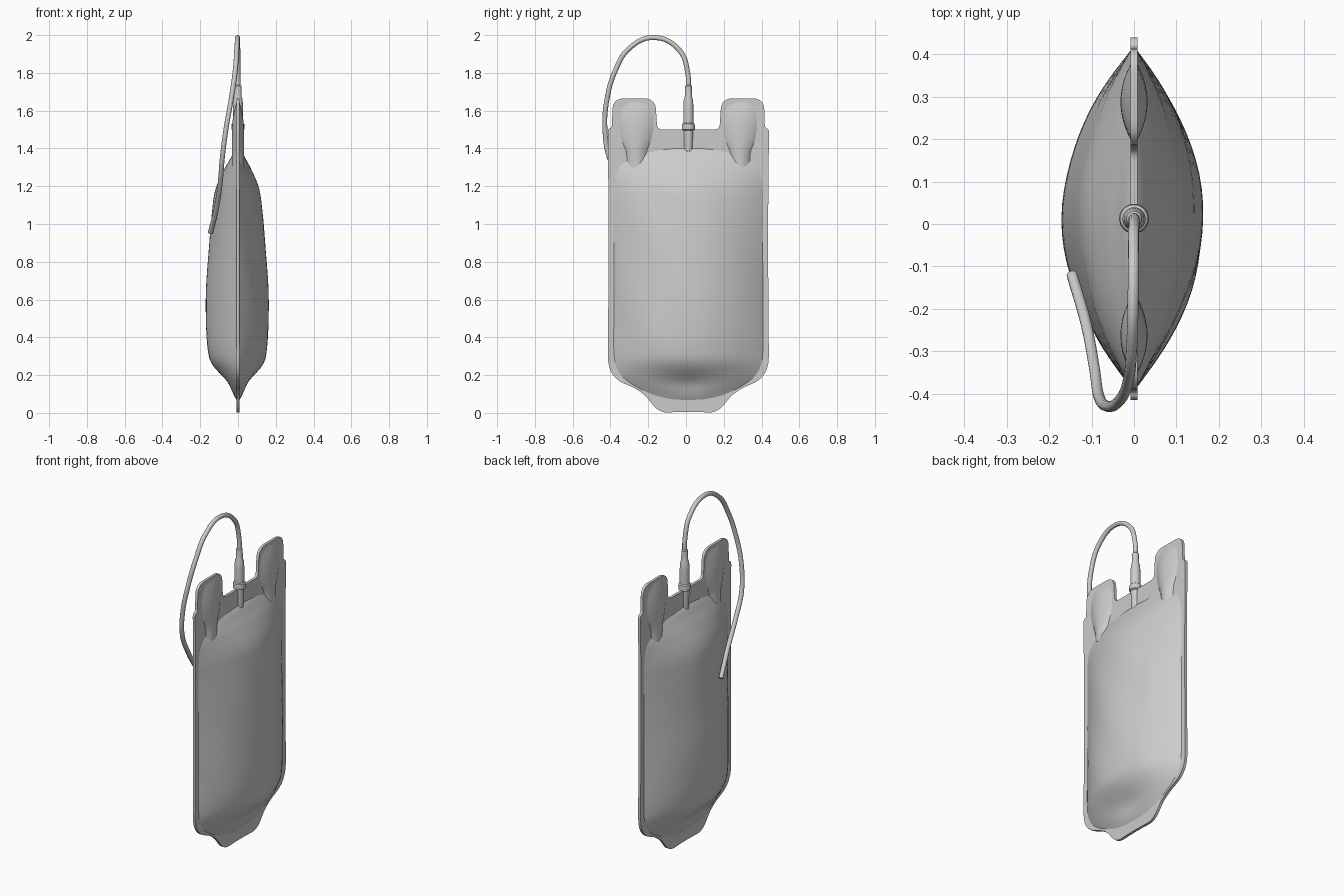
import bpy, bmesh, math
from mathutils import Vector

if "Cube" in bpy.data.objects:
    bpy.data.objects.remove(bpy.data.objects["Cube"])

CY = 0.0125  # centre line of the bag in y

mat = bpy.data.materials.new("pale grey plastic")
mat.diffuse_color = (0.6, 0.6, 0.6, 1)
mat.use_nodes = True
mat.node_tree.nodes["Principled BSDF"].inputs["Base Color"].default_value = mat.diffuse_color


def finish(bm, name, angle=50):
    bmesh.ops.recalc_face_normals(bm, faces=bm.faces)
    me = bpy.data.meshes.new(name)
    bm.to_mesh(me)
    bm.free()
    ob = bpy.data.objects.new(name, me)
    bpy.context.collection.objects.link(ob)
    me.materials.append(mat)
    smooth(ob, angle)
    return ob


def smooth(ob, angle):
    bpy.ops.object.select_all(action='DESELECT')
    ob.select_set(True)
    bpy.context.view_layer.objects.active = ob
    bpy.ops.object.shade_smooth_by_angle(angle=math.radians(angle))


def rounded(corners, n=7):
    """Closed outline with a curved corner of the given reach at each point."""
    out = []
    for i, (y, z, r) in enumerate(corners):
        p = Vector((y, z))
        a = Vector(corners[i - 1][:2]) - p
        b = Vector(corners[(i + 1) % len(corners)][:2]) - p
        pa = p + a.normalized() * min(r, a.length * 0.48)
        pb = p + b.normalized() * min(r, b.length * 0.48)
        for k in range(n):
            t = k / (n - 1)
            out.append(pa * (1 - t) ** 2 + p * 2 * t * (1 - t) + pb * t * t)
    return out


def sample(table, z, col):
    """Smooth interpolation through the table rows (z, a, b)."""
    n = len(table)
    for i in range(n - 1):
        if z <= table[i + 1][0] or i == n - 2:
            z0, z1 = table[i][0], table[i + 1][0]
            p0, p1 = table[i][col], table[i + 1][col]
            h = z1 - z0

            def slope(j):
                lo, hi = max(j - 1, 0), min(j + 1, n - 1)
                return (table[hi][col] - table[lo][col]) / (table[hi][0] - table[lo][0])
            t = min(max((z - z0) / h, 0), 1)
            return (p0 * (2*t**3 - 3*t*t + 1) + slope(i) * h * (t**3 - 2*t*t + t)
                    + p1 * (3*t*t - 2*t**3) + slope(i + 1) * h * (t**3 - t*t))


def pillow(name, table, yc, rows, seg=64, dent=None):
    """Lens-shaped rings stacked in z; table rows are (z, half width, half thickness)."""
    bm = bmesh.new()
    rings = []
    z0, z1 = table[0][0], table[-1][0]
    for r in range(rows + 1):
        # rows crowd towards both ends
        z = z0 + (z1 - z0) * (0.5 - 0.5 * math.cos(math.pi * r / rows))
        hw, th = sample(table, z, 1), sample(table, z, 2)
        ring = []
        for s in range(seg):
            a = 2 * math.pi * s / seg
            u, side = math.cos(a), (1 if math.sin(a) >= 0 else -1)
            x = th * (1 - abs(u) ** 2.05)
            if dent:
                x = max(x + dent(u, z, side) * (1 - u * u), 0)
            ring.append(bm.verts.new((side * (x + 0.002), yc + hw * u, z)))
        rings.append(ring)
    for a, b in zip(rings, rings[1:]):
        for s in range(seg):
            t = (s + 1) % seg
            bm.faces.new((a[s], a[t], b[t], b[s]))
    bm.faces.new(rings[0])
    bm.faces.new(rings[-1])
    return finish(bm, name, 60)


# Flat welded sheet with two hanging tabs and a tapered bottom
half = [(0.165, 1.5, 0.03), (0.175, 1.665, 0.06), (0.40, 1.665, 0.06),
        (0.405, 1.51, 0.012), (0.427, 1.503, 0.02), (0.421, 0.95, 0.3),
        (0.427, 0.19, 0.11), (0.24, 0.115, 0.10), (0.16, 0.0, 0.09),
        (0.05, 0.005, 0.04)]
corners = [(CY + y, z, r) for y, z, r in half]
corners += [(CY - y, z, r) for y, z, r in reversed(half)]
bm = bmesh.new()
f = bm.faces.new([bm.verts.new((-0.008, p.x, p.y)) for p in rounded(corners)])
ext = bmesh.ops.extrude_face_region(bm, geom=[f])
bmesh.ops.translate(bm, vec=(0.016, 0, 0),
                    verts=[v for v in ext['geom'] if isinstance(v, bmesh.types.BMVert)])
finish(bm, "welded_sheet")


# Filled pouch with gentle wrinkles and a crease near the bottom
def wrinkles(u, z, side):
    fade = min(1, max(0, (z - 0.15) / 0.2)) * min(1, max(0, (1.35 - z) / 0.2))
    w = 0.004 * math.sin(7 * z + 3 * u * side) * math.cos(4 * u + 5 * z) * fade
    w += 0.004 * side * -fade
    crease = 0.022 * math.exp(-(u / 0.5) ** 2 - ((z - 0.16) / 0.05) ** 2)
    return w - crease


pouch = [(0.065, 0.13, 0.004), (0.10, 0.22, 0.028), (0.15, 0.31, 0.064),
         (0.21, 0.375, 0.102), (0.29, 0.400, 0.147), (0.50, 0.402, 0.163),
         (0.90, 0.402, 0.146), (1.10, 0.404, 0.125), (1.20, 0.404, 0.107),
         (1.30, 0.385, 0.064), (1.35, 0.32, 0.036), (1.385, 0.22, 0.018),
         (1.405, 0.12, 0.003)]
pillow("filled_pouch", pouch, CY, 56, 72, wrinkles)

# Swollen port pockets in the two tabs
pocket = [(1.30, 0.055, 0.030), (1.38, 0.060, 0.030), (1.44, 0.085, 0.030),
          (1.52, 0.100, 0.029), (1.59, 0.098, 0.020), (1.645, 0.085, 0.006)]
for label, s in (("left", -1), ("right", 1)):
    pillow(label + "_port_pocket", pocket, CY + s * 0.275, 20, 32)


# Tube connector: stem in the weld, collar, sleeve and taper
def lathe(name, profile, seg=28):
    bm = bmesh.new()
    rings = [[bm.verts.new((r * math.cos(2 * math.pi * s / seg),
                            CY + r * math.sin(2 * math.pi * s / seg), z))
              for s in range(seg)] for r, z in profile]
    for a, b in zip(rings, rings[1:]):
        for s in range(seg):
            t = (s + 1) % seg
            bm.faces.new((a[s], a[t], b[t], b[s]))
    bm.faces.new(rings[0])
    bm.faces.new(rings[-1])
    return finish(bm, name, 35)


lathe("connector", [(0.018, 1.34), (0.024, 1.42), (0.026, 1.495), (0.034, 1.50),
                    (0.035, 1.515), (0.033, 1.53), (0.027, 1.535), (0.027, 1.62),
                    (0.024, 1.66), (0.019, 1.675), (0.018, 1.73), (0.013, 1.735)])

# Flexible tube looping over and down behind the bag
path = [(0, CY, 1.70), (0, 0.009, 1.80), (-0.001, -0.035, 1.92), (-0.002, -0.17, 1.987),
        (-0.006, -0.30, 1.93), (-0.015, -0.375, 1.81), (-0.038, -0.42, 1.65),
        (-0.064, -0.429, 1.50), (-0.083, -0.405, 1.35), (-0.094, -0.335, 1.22),
        (-0.113, -0.235, 1.09), (-0.146, -0.12, 0.955)]
cu = bpy.data.curves.new("tube", 'CURVE')
cu.dimensions = '3D'
cu.bevel_depth = 0.013
cu.bevel_resolution = 4
cu.resolution_u = 10
cu.use_fill_caps = True
sp = cu.splines.new('BEZIER')
sp.bezier_points.add(len(path) - 1)
for bp, co in zip(sp.bezier_points, path):
    bp.co = co
    bp.handle_left_type = bp.handle_right_type = 'AUTO'
cu.materials.append(mat)
tube = bpy.data.objects.new("tube", cu)
bpy.context.collection.objects.link(tube)
bpy.ops.object.select_all(action='DESELECT')
tube.select_set(True)
bpy.context.view_layer.objects.active = tube
bpy.ops.object.convert(target='MESH')
smooth(bpy.context.view_layer.objects.active, 50)
